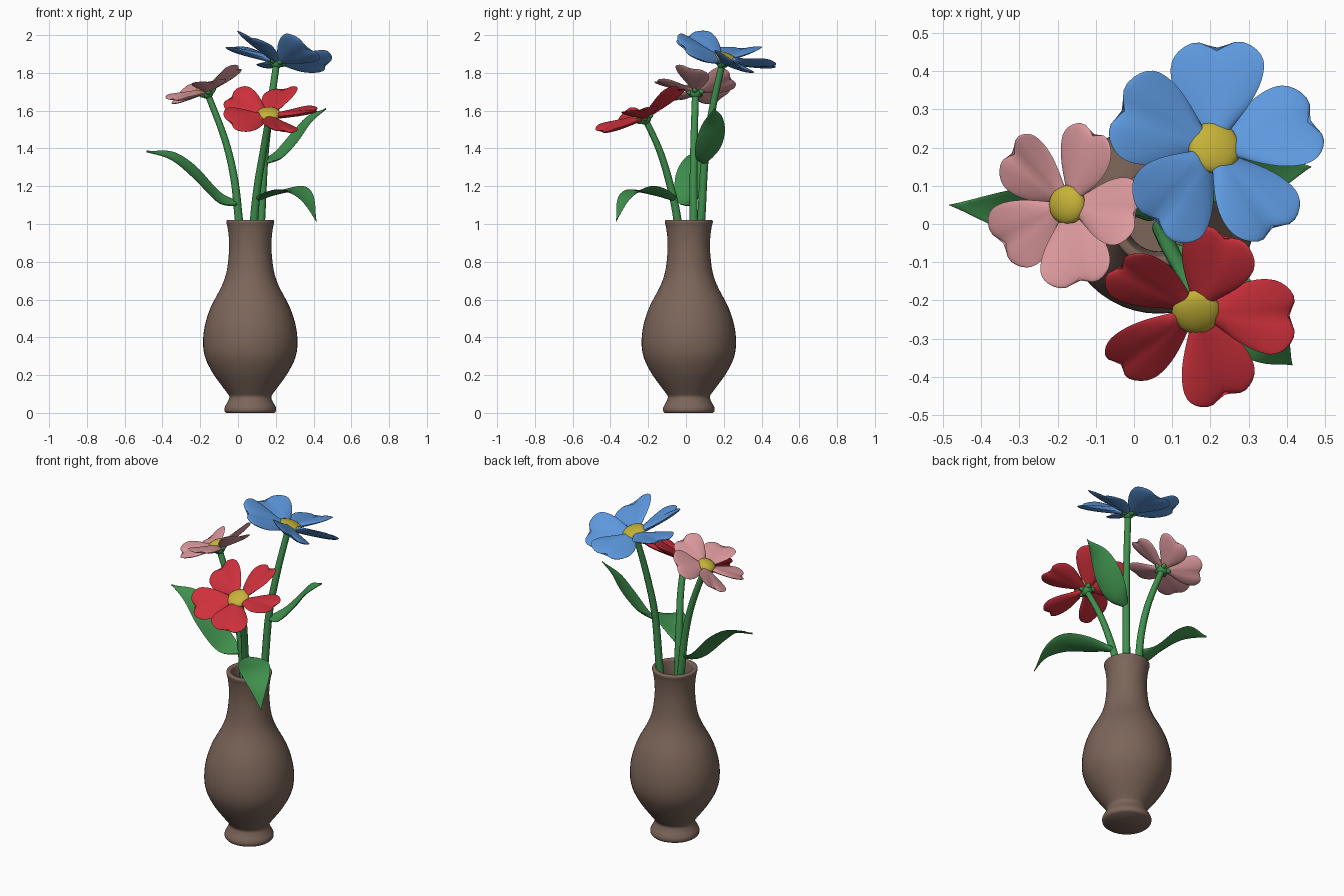
import bpy, bmesh, math
from mathutils import Vector, Matrix

if "Cube" in bpy.data.objects:
    bpy.data.objects.remove(bpy.data.objects["Cube"])


def mat(name, rgb):
    m = bpy.data.materials.new(name)
    m.diffuse_color = (*rgb, 1)
    m.use_nodes = True
    m.node_tree.nodes["Principled BSDF"].inputs["Base Color"].default_value = m.diffuse_color
    return m


BROWN = mat("clay_brown", (0.20, 0.13, 0.10))
GREEN = mat("leaf_green", (0.05, 0.28, 0.075))
YELLOW = mat("pollen_yellow", (0.56, 0.45, 0.04))
BLUE = mat("petal_blue", (0.11, 0.32, 0.74))
RED = mat("petal_red", (0.62, 0.03, 0.045))
PINK = mat("petal_pink", (0.72, 0.32, 0.34))


def add_grid(bm, rows, wrap=False, caps=False):
    """Skin a list of point rows with quads."""
    vs = [[bm.verts.new(p) for p in r] for r in rows]
    n = len(rows[0])
    for a, b in zip(vs, vs[1:]):
        for j in range(n if wrap else n - 1):
            k = (j + 1) % n
            bm.faces.new((a[j], a[k], b[k], b[j]))
    if caps:
        bm.faces.new(vs[0][::-1])
        bm.faces.new(vs[-1])


def finish(bm, name, material, angle=60):
    bmesh.ops.remove_doubles(bm, verts=bm.verts, dist=0.0002)
    bmesh.ops.dissolve_degenerate(bm, edges=bm.edges, dist=0.0001)
    bmesh.ops.recalc_face_normals(bm, faces=bm.faces)
    me = bpy.data.meshes.new(name)
    bm.to_mesh(me)
    bm.free()
    me.materials.append(material)
    ob = bpy.data.objects.new(name, me)
    bpy.context.collection.objects.link(ob)
    bpy.ops.object.select_all(action='DESELECT')
    ob.select_set(True)
    bpy.context.view_layer.objects.active = ob
    bpy.ops.object.shade_smooth_by_angle(angle=math.radians(angle))
    return ob


def spline(pts, steps):
    """Catmull-Rom curve through the points."""
    p = [Vector(q) for q in pts]
    p = [2 * p[0] - p[1]] + p + [2 * p[-1] - p[-2]]
    out = []
    for i in range(1, len(p) - 2):
        a, b, c, d = p[i - 1:i + 3]
        for s in range(steps):
            t = s / steps
            out.append(0.5 * (2 * b + (c - a) * t + (2 * a - 5 * b + 4 * c - d) * t * t
                              + (3 * b - a - 3 * c + d) * t ** 3))
    return out + [p[-2]]


def ring(c, r, n):
    return [Vector((c[0] + r * math.cos(2 * math.pi * k / n),
                    c[1] + r * math.sin(2 * math.pi * k / n), c[2])) for k in range(n)]


# vase: turned profile (radius, height), outside then inside
outer = [(.128, 0), (.136, .01), (.135, .03), (.118, .062), (.111, .085), (.122, .105),
         (.152, .145), (.198, .21), (.237, .288), (.25, .365), (.241, .46), (.209, .56),
         (.152, .67), (.125, .75), (.113, .85), (.113, .92), (.12, .98), (.127, 1.01)]
inner = [(.122, 1.02), (.105, 1.02), (.098, 1.005), (.09, .95), (.087, .87), (.097, .76),
         (.17, .57), (.222, .40), (.20, .26), (.10, .13)]
prof = [(r, 0, z) for r, z in outer + inner]
bm = bmesh.new()
add_grid(bm, [ring((.065, .015, q.z), q.x, 48) for q in spline(prof, 4)], wrap=True, caps=True)
finish(bm, "vase", BROWN, 50)


# stems
def stem(name, pts):
    bm = bmesh.new()
    path = spline(pts, 6)
    n = len(path) - 1
    add_grid(bm, [ring(p, .023 - .005 * i / n, 12) for i, p in enumerate(path)], True, True)
    finish(bm, name, GREEN)


blue_o, red_o, pink_o = (.205, .193, 1.855), (.163, -.217, 1.558), (-.163, .05, 1.695)
stem("blue_stem", [(.10, .05, .7), (.122, .08, 1.02), (.14, .10, 1.35), (.17, .14, 1.61), blue_o])
stem("red_stem", [(.07, -.01, .7), (.085, -.045, 1.02), (.105, -.085, 1.21),
                  (.135, -.14, 1.39), red_o])
stem("pink_stem", [(.04, .03, .7), (.005, .04, 1.02), (-.02, .04, 1.24),
                   (-.07, .043, 1.45), pink_o])


# leaves: pointed blades following a curved midrib, rolled about it
def leaf(name, pts, width, roll):
    bm = bmesh.new()
    path = spline(pts, 5)
    n = len(path) - 1
    d = path[-1] - path[0]
    side = Vector((-d.y, d.x, 0)).normalized()
    across = side * math.cos(math.radians(roll)) + Vector((0, 0, math.sin(math.radians(roll))))
    rows = []
    for i, p in enumerate(path):
        t = i / n
        hw = width * math.sin(math.pi * t ** .9) ** 1.1 + .012 * (1 - t) if t < 1 else .0005
        th = .005 + .010 * (1 - t) ** 4
        loop = []
        for k in range(16):
            a = 2 * math.pi * k / 16
            v = math.cos(a)
            loop.append(p + across * hw * v
                        + Vector((0, 0, .22 * hw * (v * v - .4) + th * math.sin(a))))
        rows.append(loop)
    add_grid(bm, rows, True, True)
    finish(bm, name, GREEN)


leaf("left_leaf", [(.0, .035, 1.11), (-.10, .02, 1.135), (-.23, .02, 1.265),
                   (-.35, .035, 1.355), (-.485, .05, 1.385)], .08, -24)
leaf("front_leaf", [(.1, -.06, 1.135), (.19, -.15, 1.165), (.29, -.25, 1.18),
                    (.365, -.325, 1.13), (.415, -.37, 1.015)], .08, 6)
leaf("right_leaf", [(.14, .10, 1.33), (.22, .115, 1.365), (.305, .13, 1.455),
                    (.38, .14, 1.55), (.465, .15, 1.61)], .077, 20)


# one heart-shaped petal pointing along local +x, twisted like a propeller blade
def petal(bm, m, length, width):
    nu, nv = 12, 16
    for side in (1, -1):
        rows = []
        for i in range(nu + 1):
            u = math.sin(math.pi / 2 * i / nu)
            row = []
            for j in range(nv + 1):
                a = math.pi * (j / nv - .5)
                v, c = math.sin(a), max(0, math.cos(a))
                tip = length * (.74 + .29 * c - .10 * math.exp(-(v / .32) ** 2))
                base = .10 * length
                x = base + (tip - base) * u
                y = v * width / 2 * (.24 + .76 * math.sin(math.pi / 2 * u) ** 1.1)
                z = .012 + .15 * x - .32 * y + .08 * width * u * v * v
                z -= side * .03 * width * u * math.exp(-(v / .2) ** 2)
                z += side * .072 * length * c * math.sqrt(max(0, 1 - u ** 4))
                row.append(m @ Vector((x, y, z)))
            rows.append(row)
        add_grid(bm, rows)


def ball(bm, m, scale, segs=16):
    bmesh.ops.create_uvsphere(bm, u_segments=segs, v_segments=10, radius=1,
                              matrix=m @ Matrix.Diagonal((*scale, 1)))


# flowers: five petals, a yellow centre and a green calyx with sepals
def flower(name, color, origin, tilt, heading, spin, length, width, disc):
    t, h = math.radians(tilt), math.radians(heading)
    normal = Vector((math.sin(t) * math.cos(h), math.sin(t) * math.sin(h), math.cos(t)))
    q = Vector((0, 0, 1)).rotation_difference(normal)
    frame = Matrix.Translation(origin) @ q.to_matrix().to_4x4()
    petals, calyx, centre = bmesh.new(), bmesh.new(), bmesh.new()
    for k in range(5):
        turn = frame @ Matrix.Rotation(math.radians(spin + 72 * k), 4, 'Z')
        petal(petals, turn, length, width)
        ball(calyx, turn @ Matrix.Translation((.025, 0, 0)), (.026, .015, .015), 10)
    ball(calyx, frame @ Matrix.Translation((0, 0, -.004)), (.032, .032, .028))
    ball(centre, frame @ Matrix.Translation((0, 0, .028)), (disc, disc, .026))
    finish(petals, name + "_petals", color)
    finish(calyx, name + "_calyx", GREEN)
    finish(centre, name + "_centre", YELLOW)


flower("blue_flower", BLUE, blue_o, 18, 54, 16, .283, .235, .07)
flower("red_flower", RED, red_o, 28, -90, 0, .262, .19, .064)
flower("pink_flower", PINK, pink_o, 25, 180, -6, .218, .178, .052)
